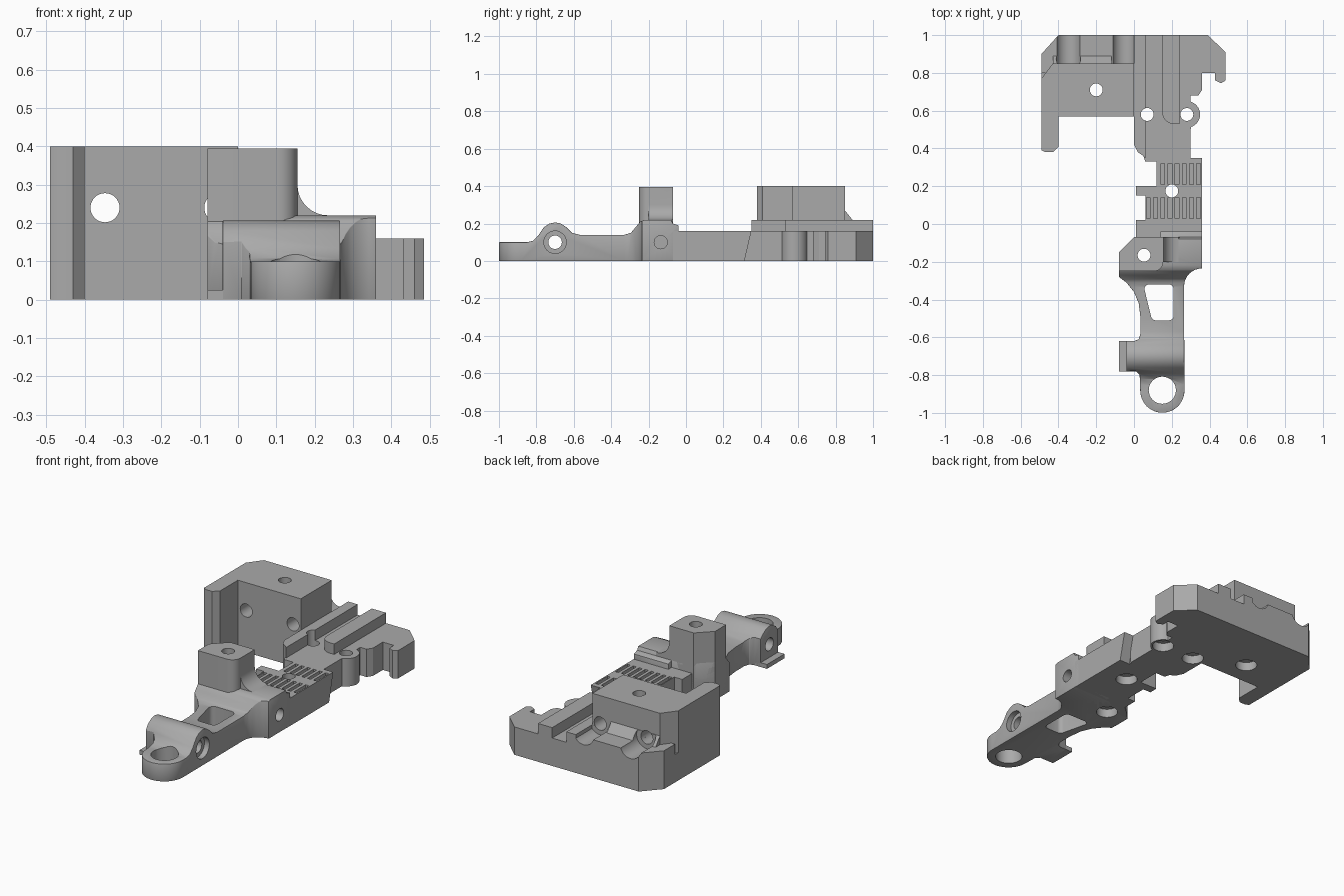
import bpy
import bmesh
from math import pi, cos, sin, radians

default = bpy.data.objects.get("Cube")
if default:
    bpy.data.objects.remove(default, do_unlink=True)

GREY = (0.4, 0.4, 0.4, 1.0)
mat = bpy.data.materials.new("plain grey")
mat.use_nodes = True
mat.diffuse_color = GREY
mat.node_tree.nodes["Principled BSDF"].inputs["Base Color"].default_value = GREY


def arc(cx, cy, r, a0, a1, n=10):
    angles = [radians(a0 + (a1 - a0) * i / n) for i in range(n + 1)]
    return [(cx + r * cos(a), cy + r * sin(a)) for a in angles]


def prism(name, pts, lo, hi, axis="z"):
    """Extrude a 2D outline along an axis: z uses (x,y), x uses (y,z), y uses (x,z)."""
    place = {"z": lambda a, b, h: (a, b, h),
             "x": lambda a, b, h: (h, a, b),
             "y": lambda a, b, h: (a, h, b)}[axis]
    bm = bmesh.new()
    ends = [[bm.verts.new(place(a, b, h)) for a, b in pts] for h in (lo, hi)]
    for ring in ends:
        bm.faces.new(ring)
    n = len(pts)
    for i in range(n):
        j = (i + 1) % n
        bm.faces.new((ends[0][i], ends[0][j], ends[1][j], ends[1][i]))
    bmesh.ops.recalc_face_normals(bm, faces=bm.faces)
    mesh = bpy.data.meshes.new(name)
    bm.to_mesh(mesh)
    bm.free()
    mesh.materials.append(mat)
    obj = bpy.data.objects.new(name, mesh)
    bpy.context.collection.objects.link(obj)
    return obj


def box(name, x0, x1, y0, y1, z0, z1):
    return prism(name, [(x0, y0), (x1, y0), (x1, y1), (x0, y1)], z0, z1)


def rod(a, b, r, lo, hi, axis="z"):
    return prism("cutter", arc(a, b, r, 0, 348.75, 31), lo, hi, axis)


def apply_modifier(obj, mod):
    bpy.context.view_layer.objects.active = obj
    bpy.ops.object.modifier_apply(modifier=mod.name)


def combine(targets, tool, mode="DIFFERENCE"):
    for obj in targets:
        mod = obj.modifiers.new("shape", "BOOLEAN")
        mod.operation = mode
        mod.solver = "EXACT"
        mod.object = tool
        apply_modifier(obj, mod)
    bpy.data.objects.remove(tool, do_unlink=True)


# Rear plate with its hooked side and screw lobe
plate = prism("rear_plate", [
    (-0.4, 1), (-0.49, 0.9), (-0.49, 0.57), (0, 0.57), (0, 0.42), (0.02, 0.38),
    (0.05, 0.36), (0.06, 0.33), (0.30, 0.33)]
    + arc(0.28, 0.58, 0.07, -73, 73, 14)
    + [(0.30, 0.68), (0.34, 0.68), (0.36, 0.71), (0.36, 0.80), (0.43, 0.80),
       (0.43, 0.76), (0.46, 0.745), (0.485, 0.76), (0.485, 0.91), (0.39, 1)], 0, 0.16)

# Rear deck carrying the two screw channels
deck = prism("rear_deck", [(-0.4, 1), (-0.49, 0.9), (-0.49, 0.8), (0, 0.8), (0, 1)],
             0.15, 0.22)

# Tall mounting block with its side leg
block = prism("mounting_block", [
    (-0.49, 0.77), (-0.49, 0.39), (-0.47, 0.38), (-0.43, 0.38), (-0.40, 0.41),
    (-0.40, 0.57), (0, 0.57), (0, 0.85), (-0.43, 0.85)], 0, 0.4)
slope = prism("deck_slope", [(0.84, 0.27), (0.84, 0.2), (0.89, 0.2), (0.89, 0.22), (0.85, 0.27)],
              -0.43, -0.12, "x")

# Guide rails
rail_a = prism("narrow_guide_rail", [
    (0, 1), (0, 0.42), (0.02, 0.38), (0.05, 0.36), (0.06, 0.35), (0.06, 1)], 0.15, 0.22)
rail_b = prism("wide_guide_rail", [(0.24, 1), (0.15, 1)]
               + arc(0.21, 0.59, 0.06, 180, 270, 6) + [(0.24, 0.53)], 0.15, 0.22)

# Slotted cooling bed
bed = prism("slotted_bed", [
    (0.36, -0.07), (0.36, 0.36), (0.30, 0.36), (0.30, 0.33), (0.12, 0.33), (0.12, 0.2),
    (0.01, 0.2), (0.01, 0.15), (0.06, 0.15), (0.06, 0.02), (0.01, 0.02), (0.01, -0.07)],
    0, 0.16)
combine([bed], prism("cutter", [(0.31, -0.01), (0.352, 0.17), (0.4, 0.17), (0.4, -0.01)],
                     0.295, 0.4, "x"))
for count, y0, y1 in ((6, 0.21, 0.32), (8, 0.03, 0.14)):
    for i in range(count):
        x = 0.342 - i * 0.038
        combine([bed], box("cutter", x - 0.01, x + 0.01, y0, y1, 0.09, 0.2))

# Arm: side profile trimmed by its plan outline
arm = prism("front_arm", [
    (-1.01, 0), (-0.04, 0), (-0.04, 0.19), (-0.07, 0.2), (-0.08, 0.22), (-0.22, 0.22),
    (-0.245, 0.21), (-0.27, 0.18), (-0.295, 0.15), (-0.33, 0.14), (-0.57, 0.14),
    (-0.61, 0.15), (-0.64, 0.18), (-0.67, 0.2), (-0.70, 0.206), (-0.73, 0.2),
    (-0.76, 0.18), (-0.79, 0.135), (-0.82, 0.107), (-0.85, 0.1), (-1.01, 0.1)],
    -0.1, 0.4, "x")
plan = prism("cutter", [
    (0.36, -0.04), (0.14, -0.04), (0.14, -0.07), (0, -0.07), (-0.08, -0.15),
    (-0.08, -0.28), (-0.04, -0.31), (0, -0.36), (0.025, -0.42), (0.035, -0.5),
    (0.035, -0.58), (0.025, -0.61), (0, -0.62), (-0.04, -0.62), (-0.04, -0.78),
    (0.01, -0.78), (0.03, -0.8)]
    + arc(0.15, -0.882, 0.117, 180, 360, 24)
    + arc(0.36, -0.33, 0.095, 180, 90, 8), -0.1, 0.5)
combine([arm], plan, "INTERSECT")
bevel = arm.modifiers.new("soft edges", "BEVEL")
bevel.width = 0.01
bevel.segments = 2
bevel.limit_method = "ANGLE"
bevel.angle_limit = radians(45)
apply_modifier(arm, bevel)
combine([arm], prism("cutter",
    arc(0.08, -0.345, 0.025, 180, 90, 4) + arc(0.185, -0.345, 0.025, 90, 0, 4)
    + arc(0.185, -0.485, 0.025, 0, -90, 4) + arc(0.115, -0.485, 0.025, 270, 190, 4),
    -0.1, 0.3))
combine([arm], rod(0.15, -0.88, 0.072, -0.1, 0.3))
flange = box("thin_side_flange", -0.08, 0, -0.78, -0.62, 0, 0.025)

# Cross hole in the hump, with a wide seat, and the blind shoulder hole
combine([arm, flange], rod(-0.70, 0.1, 0.036, -0.2, 0.5, "x"))
combine([arm], rod(-0.70, 0.1, 0.06, 0.235, 0.5, "x"))
combine([arm], rod(-0.135, 0.1, 0.035, 0.24, 0.5, "x"))

# Tower: front profile with a fillet foot, trimmed by its plan outline
tower = prism("screw_tower", [(-0.09, 0), (0.2, 0), (0.24, 0.21)]
              + arc(0.235, 0.3, 0.08, 270, 180, 8) + [(0.155, 0.395), (-0.09, 0.395)],
              -0.3, 0, "y")
combine([tower], prism("cutter", [
    (-0.08, -0.25), (-0.08, -0.15), (0, -0.07), (0.3, -0.07), (0.3, -0.2), (0.155, -0.2)]
    + arc(0.105, -0.2, 0.05, -10, -90, 6), -0.1, 0.5), "INTERSECT")

# Vertical screw holes with wide seats underneath
for x, y, parts in ((-0.2, 0.71, [plate, block]),
                    (0.07, 0.58, [plate, rail_a]),
                    (0.28, 0.58, [plate]),
                    (0.2, 0.175, [bed]),
                    (0.053, -0.165, [tower, arm])):
    combine(parts, rod(x, y, 0.034, -0.1, 0.5))
    combine(parts, rod(x, y, 0.058, -0.1, 0.05))

# Lengthwise screw holes and the half-round channels behind them
for x in (-0.347, -0.05):
    combine([block, deck, slope], rod(x, 0.24, 0.038, 0.5, 1.1, "y"))
    combine([deck, slope, plate], rod(x, 0.24, 0.065, 0.851, 1.1, "y"))

# Shading: round surfaces smooth, edges crisp
for obj in (plate, deck, block, slope, rail_a, rail_b, bed, arm, flange, tower):
    bpy.ops.object.select_all(action="DESELECT")
    obj.select_set(True)
    bpy.context.view_layer.objects.active = obj
    bpy.ops.object.shade_smooth_by_angle(angle=radians(30))
